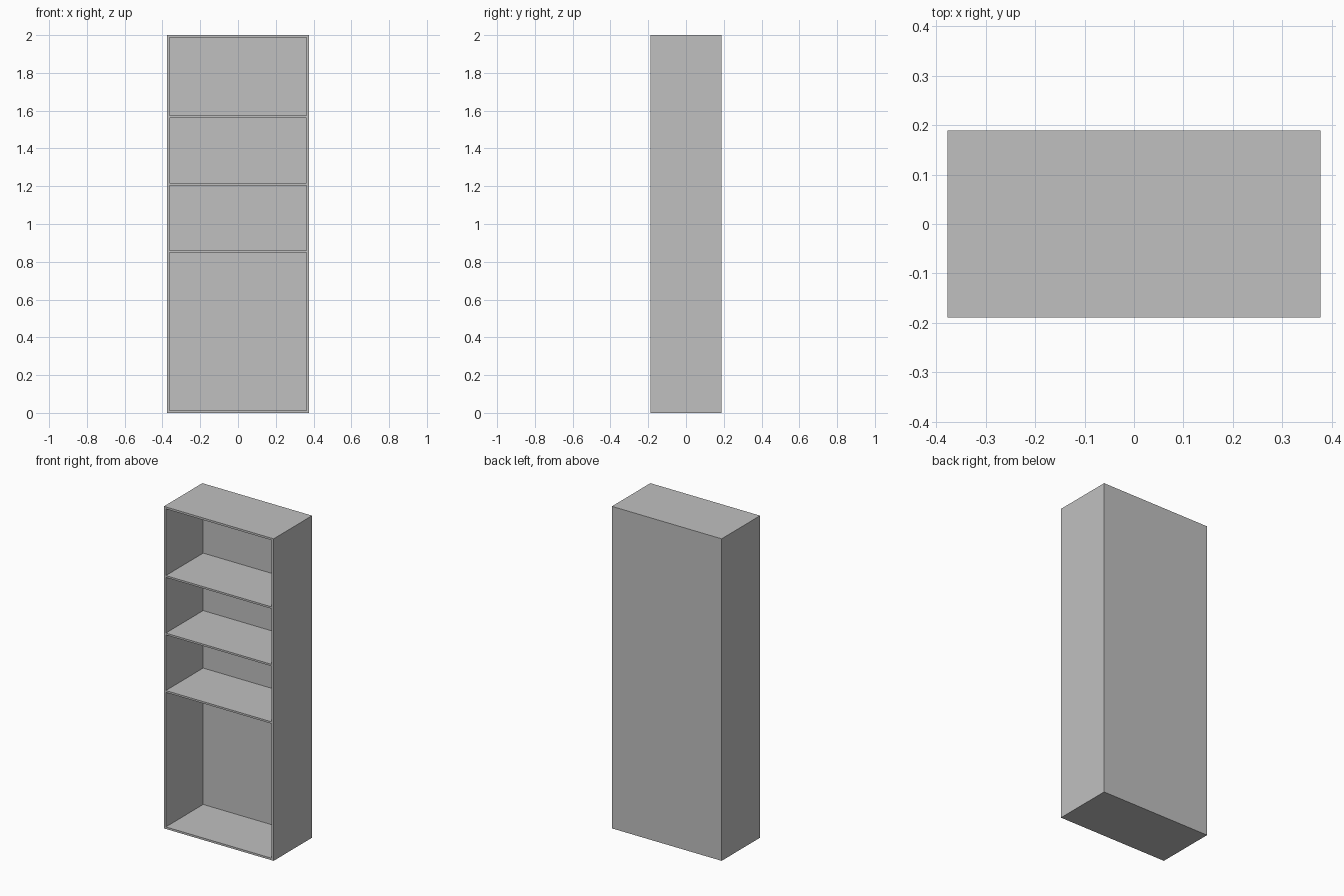
import bpy

if "Cube" in bpy.data.objects:
    bpy.data.objects.remove(bpy.data.objects["Cube"])

# One plain grey for the whole bookcase
grey = bpy.data.materials.new("plain_grey")
grey.diffuse_color = (0.53, 0.53, 0.53, 1.0)
grey.use_nodes = True
grey.node_tree.nodes["Principled BSDF"].inputs["Base Color"].default_value = grey.diffuse_color

HALF_W, HALF_D, HEIGHT = 0.377, 0.1885, 2.0
SIDE, BOARD, BACK = 0.0135, 0.0125, 0.011
INNER = HALF_W - SIDE


def board(name, x, y, z):
    """Box panel spanning the given (min, max) ranges."""
    bpy.ops.mesh.primitive_cube_add(size=1)
    ob = bpy.context.object
    ob.name = ob.data.name = name
    for v in ob.data.vertices:
        v.co = [r[0] if c < 0 else r[1] for c, r in zip(v.co, (x, y, z))]
    ob.data.materials.append(grey)
    return ob


depth = (-HALF_D, HALF_D)
inner_depth = (-HALF_D, HALF_D - BACK)
inner_width = (-INNER, INNER)

# Side panels
board("left_side", (-HALF_W, -INNER), depth, (0, HEIGHT))
board("right_side", (INNER, HALF_W), depth, (0, HEIGHT))

# Bottom and top boards
board("bottom_board", inner_width, depth, (0, BOARD))
board("top_board", inner_width, depth, (HEIGHT - BOARD, HEIGHT))

# Back panel
board("back_panel", inner_width, (HALF_D - BACK, HALF_D), (BOARD, HEIGHT - BOARD))

# Three shelves, evenly spaced above the tall lower bay
for i in range(3):
    z = 0.848 + i * 0.357
    board(f"shelf_{i + 1}", inner_width, inner_depth, (z, z + 0.0115))
